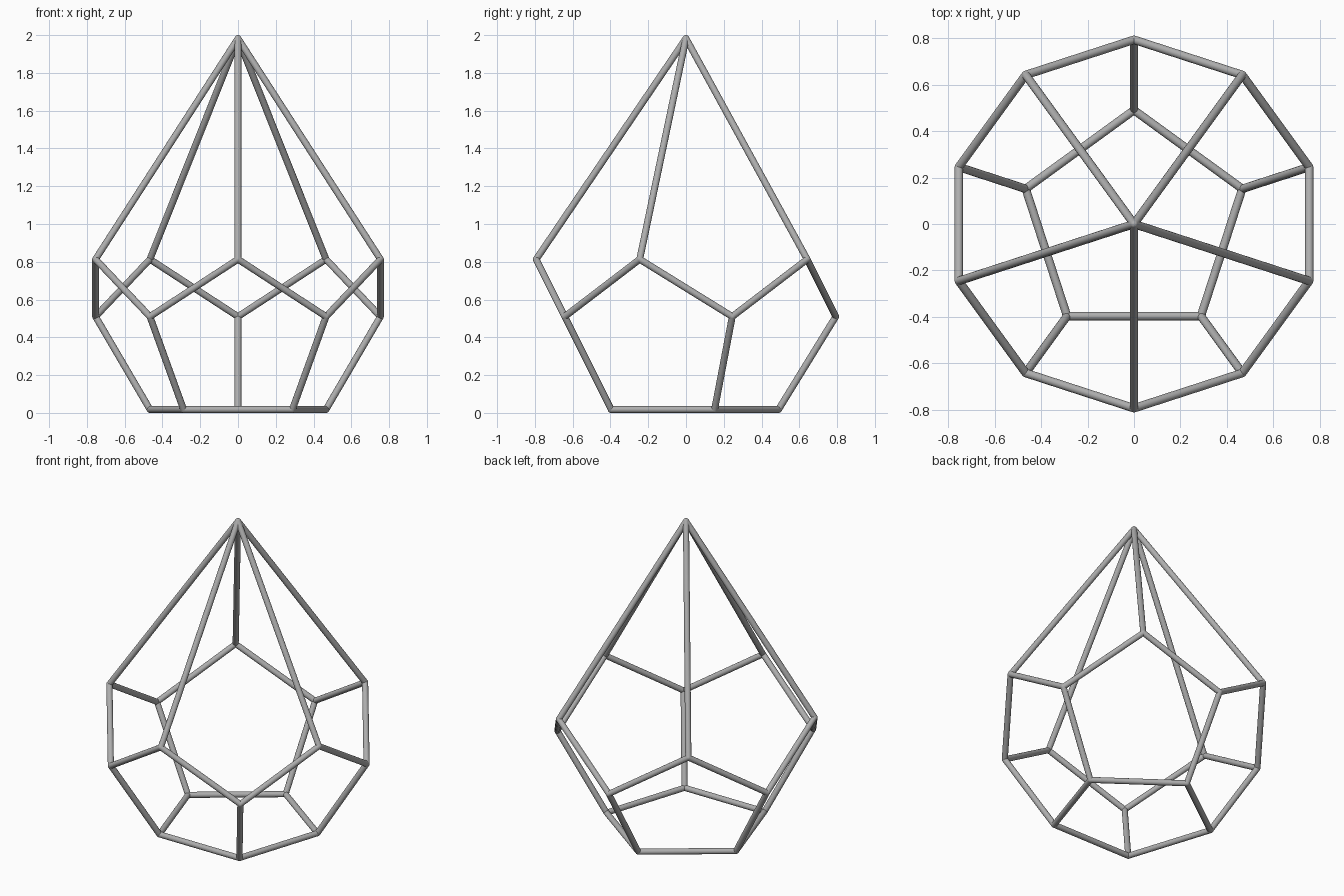
import bpy
import bmesh
from math import sin, cos, pi
from mathutils import Vector, Matrix

cube = bpy.data.objects.get("Cube")
if cube:
    bpy.data.objects.remove(cube, do_unlink=True)

TUBE = 0.018

metal = bpy.data.materials.new("grey metal")
metal.use_nodes = True
colour = (0.42, 0.42, 0.42, 1)
metal.diffuse_color = colour
metal.node_tree.nodes["Principled BSDF"].inputs["Base Color"].default_value = colour


def ring(radius, z, start):
    """Five corners of a regular pentagon."""
    return [Vector((radius * cos(start + i * 2 * pi / 5),
                    radius * sin(start + i * 2 * pi / 5), z)) for i in range(5)]


def frame(name, edges):
    """Round rods along the edges, with a ball of the same radius at each joint."""
    bm = bmesh.new()
    for a, b in edges:
        d = b - a
        place = Matrix.Translation((a + b) / 2) @ d.to_track_quat('Z', 'Y').to_matrix().to_4x4()
        bmesh.ops.create_cone(bm, cap_ends=False, segments=16, radius1=TUBE,
                              radius2=TUBE, depth=d.length, matrix=place)
    for p in {tuple(p) for edge in edges for p in edge}:
        bmesh.ops.create_uvsphere(bm, u_segments=16, v_segments=10, radius=TUBE,
                                  matrix=Matrix.Translation(p))
    mesh = bpy.data.meshes.new(name)
    bm.to_mesh(mesh)
    bm.free()
    mesh.materials.append(metal)
    mesh.shade_smooth()
    obj = bpy.data.objects.new(name, mesh)
    bpy.context.collection.objects.link(obj)


# Corners: base pentagon, zigzag belt and apex
base = ring(0.49, TUBE, pi / 2)
low = ring(0.793, 0.51, pi / 2)
high = ring(0.793, 0.813, pi / 2 + pi / 5)
apex = Vector((0, 0, 2 - TUBE))

frame("base_pentagon", [(base[i], base[i - 1]) for i in range(5)])
frame("lower_struts", list(zip(base, low)))
frame("zigzag_belt", [e for i in range(5) for e in ((low[i], high[i]), (low[i], high[i - 1]))])
frame("apex_rods", [(p, apex) for p in high])
